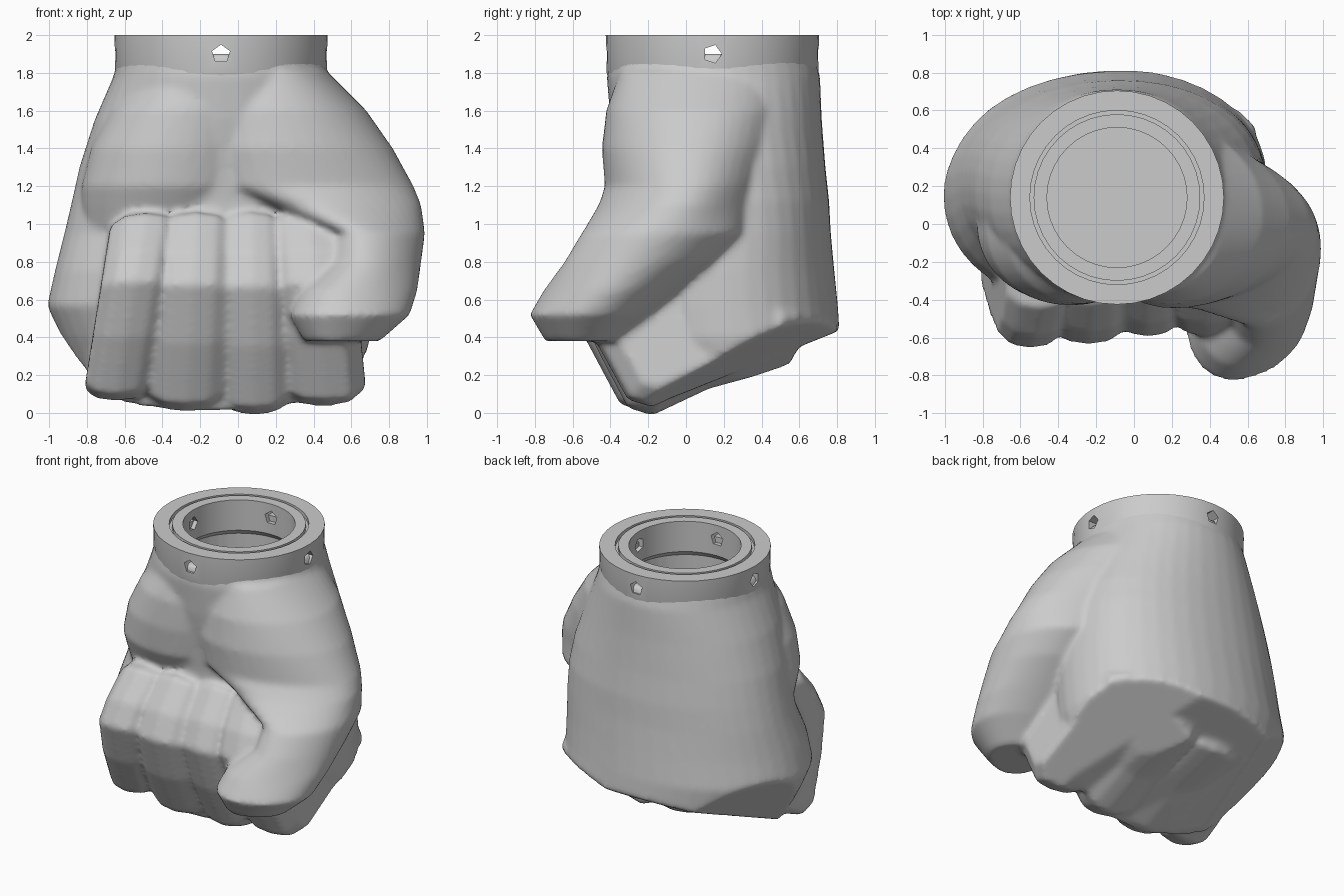
import bpy, bmesh
from math import sin, cos, pi, radians
from mathutils import Matrix

if "Cube" in bpy.data.objects:
    bpy.data.objects.remove(bpy.data.objects["Cube"], do_unlink=True)

grey = bpy.data.materials.new("plain grey")
grey.use_nodes = True
colour = (0.6, 0.6, 0.6, 1)
grey.diffuse_color = colour
grey.node_tree.nodes["Principled BSDF"].inputs["Base Color"].default_value = colour

WRIST_X, WRIST_Y = -0.09, 0.14


def make_object(name, bm):
    bmesh.ops.recalc_face_normals(bm, faces=bm.faces)
    mesh = bpy.data.meshes.new(name)
    bm.to_mesh(mesh)
    bm.free()
    obj = bpy.data.objects.new(name, mesh)
    bpy.context.collection.objects.link(obj)
    mesh.materials.append(grey)
    return obj


def skin(bm, rings, cap=True, loop=False):
    """Bridge rings of points with quads."""
    vs = [[bm.verts.new(p) for p in ring] for ring in rings]
    n = len(vs[0])
    pairs = list(zip(vs, vs[1:])) + ([(vs[-1], vs[0])] if loop else [])
    for a, b in pairs:
        for i in range(n):
            j = (i + 1) % n
            bm.faces.new((a[i], a[j], b[j], b[i]))
    if cap:
        bm.faces.new(vs[0])
        bm.faces.new(vs[-1])


def section(z, x0, x1, y0, y1, taper=0, power=2.1, n=40):
    """Rounded horizontal outline, optionally narrowing towards +x."""
    ring = []
    for i in range(n):
        c, s = cos(2 * pi * i / n), sin(2 * pi * i / n)
        c = abs(c) ** (2 / power) * (1 if c > 0 else -1)
        s = abs(s) ** (2 / power) * (1 if s > 0 else -1)
        ring.append(((x0 + x1) / 2 + c * (x1 - x0) / 2,
                     (y0 + y1) / 2 + s * (1 - taper * c) * (y1 - y0) / 2, z))
    return ring


def slice_off(bm, point, normal):
    """Remove what lies below a slanted plane and close the cut."""
    bmesh.ops.bisect_plane(bm, geom=bm.verts[:] + bm.edges[:] + bm.faces[:],
                           plane_co=point, plane_no=normal, clear_inner=True)
    bmesh.ops.holes_fill(bm, edges=bm.edges[:])


def finish(obj, angle):
    """Apply the modifiers and shade smooth."""
    bpy.ops.object.select_all(action='DESELECT')
    obj.select_set(True)
    bpy.context.view_layer.objects.active = obj
    bpy.ops.object.convert(target='MESH')
    bpy.ops.object.shade_smooth_by_angle(angle=radians(angle))


def cylinder_cutter(name, radius, depth, matrix, sides):
    bm = bmesh.new()
    bmesh.ops.create_cone(bm, cap_ends=True, segments=sides, radius1=radius,
                          radius2=radius, depth=depth, matrix=matrix)
    obj = make_object(name, bm)
    obj.hide_render = True
    return obj


def cut(obj, cutter):
    mod = obj.modifiers.new("cut", 'BOOLEAN')
    mod.operation = 'DIFFERENCE'
    mod.solver = 'EXACT'
    mod.object = cutter


# Back of the hand, sliced off below along the slope of the knuckles
bm = bmesh.new()
skin(bm, [section(*s) for s in (
    (1.90, -0.63, 0.45, -0.40, 0.68),
    (1.78, -0.66, 0.48, -0.42, 0.71),
    (1.55, -0.76, 0.57, -0.40, 0.72),
    (1.30, -0.84, 0.65, -0.36, 0.74),
    (1.12, -0.88, 0.68, -0.34, 0.76),
    (0.95, -0.92, 0.69, -0.34, 0.77),
    (0.75, -0.97, 0.70, -0.42, 0.79),
    (0.57, -1.01, 0.70, -0.43, 0.81),
    (0.40, -0.94, 0.70, -0.40, 0.82),
    (0.20, -0.85, 0.66, -0.33, 0.82),
    (0.00, -0.77, 0.58, -0.25, 0.82))])
for v in bm.verts:
    v.co.y += 0.06 * v.co.x * max(0, 1 - v.co.z / 1.8)
slice_off(bm, (0, -0.2, 0.03), (0, -0.4, 1))

# Heel of the palm
skin(bm, [section(*s) for s in (
    (1.80, -0.52, 0.10, -0.36, 0.40),
    (1.60, -0.68, 0.12, -0.42, 0.40),
    (1.40, -0.78, 0.11, -0.43, 0.40),
    (1.20, -0.83, 0.09, -0.41, 0.40),
    (1.10, -0.83, 0.05, -0.36, 0.40),
    (0.95, -0.82, -0.05, -0.28, 0.40))])

# Thumb with its base
skin(bm, [section(*s) for s in (
    (1.81, -0.10, 0.47, -0.35, 0.50, 0.05),
    (1.60, -0.20, 0.68, -0.42, 0.52, 0.1),
    (1.40, -0.22, 0.82, -0.44, 0.48, 0.15),
    (1.20, -0.18, 0.93, -0.42, 0.42, 0.2),
    (1.10, 0.10, 0.97, -0.45, 0.36, 0.25),
    (0.95, 0.47, 0.99, -0.54, 0.28, 0.25),
    (0.80, 0.47, 0.97, -0.63, 0.13, 0.25),
    (0.65, 0.31, 0.95, -0.74, -0.03, 0.25),
    (0.52, 0.27, 0.91, -0.82, -0.18, 0.2),
    (0.38, 0.35, 0.75, -0.74, -0.34, 0.2))])

# Curled fingers, from one side profile (y, z)
profile = [(0.6, 0.5), (0.55, 0.26), (0.1, 0.14), (-0.2, 0), (-0.33, 0.04),
           (-0.5, 0.36), (-0.62, 0.68), (-0.55, 0.86), (-0.4, 1.06),
           (-0.1, 1.08), (0.1, 0.9)]
fingers = (  # left edge, right edge, lean, shift, lift, size of each end
    (-0.77, -0.42, 0.16, -0.04, 0.06, 0.87, 0.88),
    (-0.45, -0.06, 0.05, -0.02, 0.005, 0.89, 0.89),
    (-0.09, 0.25, -0.02, 0.02, -0.015, 0.89, 0.89),
    (0.22, 0.65, -0.1, 0.02, 0.03, 0.88, 0.8))
for x0, x1, lean, dy, lift, size0, size1 in fingers:
    rings = []
    for t, s in ((0, size0), (0.2, 0.97), (0.5, 1), (0.8, 0.97), (1, size1)):
        ring = []
        for y, z in profile:
            y = 0.1 + (y - 0.1) * s + dy
            z = 0.5 + (z - 0.5) * s
            z = lift + z * (1 - lift)
            ring.append((x0 + (x1 - x0) * t + lean * (z - 0.4), y, z))
        rings.append(ring)
    skin(bm, rings)

# Slanted underside towards the little finger and the index finger
slice_off(bm, (-1, 0.25, 0.57), (0.98, -0.56, 1))
slice_off(bm, (0, 0.8, 0.4), (-0.34, -0.54, 1))

# Merge everything into one fist and hollow out the wrist
fist = make_object("fist", bm)
remesh = fist.modifiers.new("merge", 'REMESH')
remesh.mode = 'VOXEL'
remesh.voxel_size = 0.02
smooth = fist.modifiers.new("soften", 'SMOOTH')
smooth.factor = 0.5
smooth.iterations = 6
cavity = cylinder_cutter("cavity_cutter", 0.4, 0.9,
                         Matrix.Translation((WRIST_X, WRIST_Y, 1.65)), 40)
cut(fist, cavity)
finish(fist, 50)

# Wrist collar with a grooved rim
collar = [(0.565, 2), (0.46, 2), (0.46, 1.97), (0.44, 1.97), (0.44, 2),
          (0.37, 2), (0.37, 1.78), (0.42, 1.72), (0.54, 1.72), (0.56, 1.8)]
bm = bmesh.new()
steps = 40
skin(bm, [[(WRIST_X + r * cos(2 * pi * i / steps),
            WRIST_Y + r * sin(2 * pi * i / steps), z) for r, z in collar]
          for i in range(steps)], cap=False, loop=True)
cuff = make_object("wrist_collar", bm)

# Peg holes through the collar
cutters = [cavity]
for axis in 'XY':
    place = Matrix.Translation((WRIST_X, WRIST_Y, 1.9))
    peg = cylinder_cutter("peg_cutter_" + axis.lower(), 0.05, 1.4,
                          place @ Matrix.Rotation(pi / 2, 4, axis), 5)
    cut(cuff, peg)
    cutters.append(peg)
finish(cuff, 30)
for obj in cutters:
    bpy.data.objects.remove(obj, do_unlink=True)
